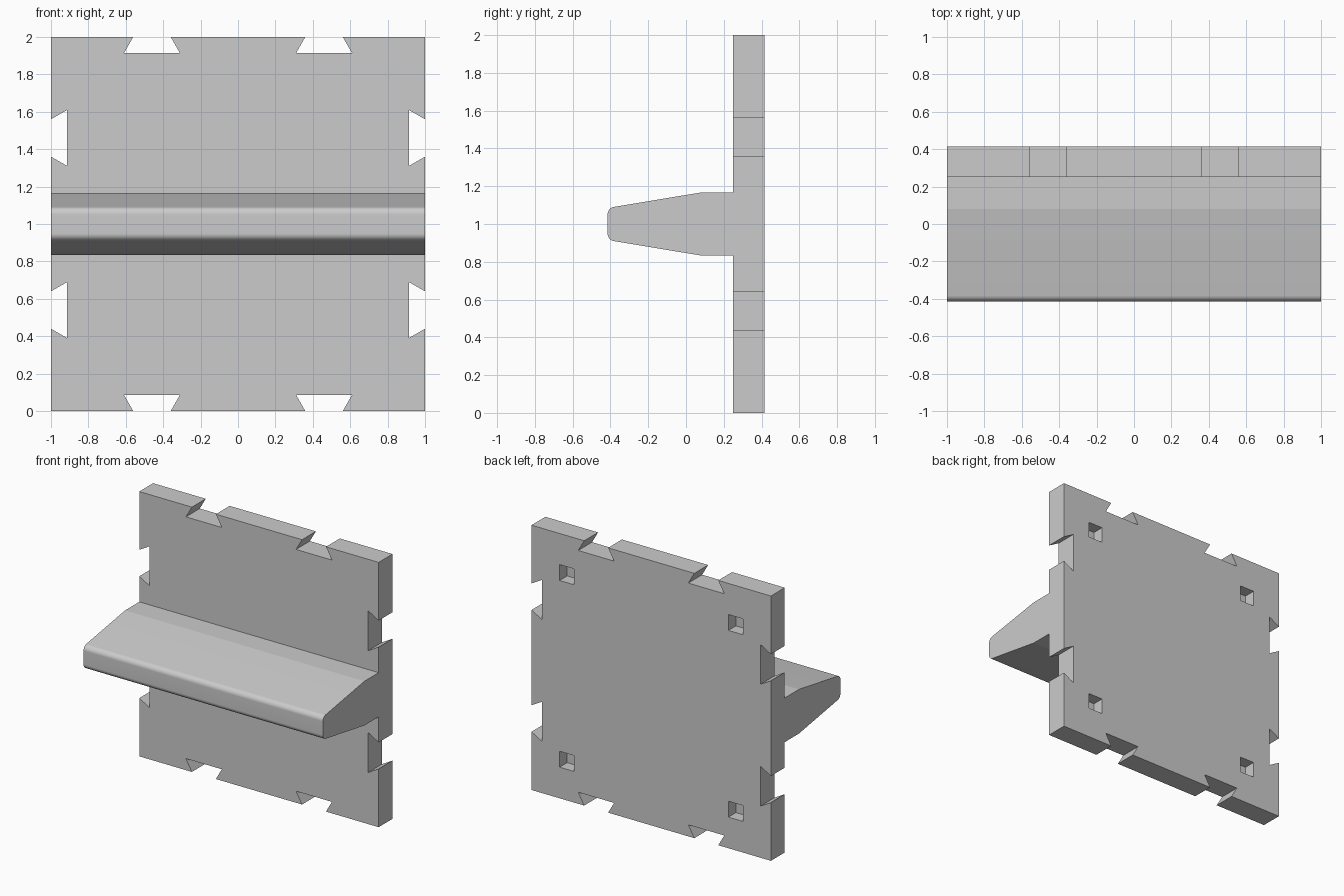
import bpy, bmesh, math

if "Cube" in bpy.data.objects:
    bpy.data.objects.remove(bpy.data.objects["Cube"])

FRONT, BACK = 0.25, 0.415      # plate faces along y
MID = 1.0                      # height of the horizontal symmetry plane


def prism(name, pts, axis, depth_dir):
    """Extrude a closed outline (3D points) along depth_dir."""
    bm = bmesh.new()
    face = bm.faces.new([bm.verts.new(p) for p in pts])
    ext = bmesh.ops.extrude_face_region(bm, geom=[face])
    verts = [g for g in ext["geom"] if isinstance(g, bmesh.types.BMVert)]
    bmesh.ops.translate(bm, verts=verts, vec=depth_dir)
    bmesh.ops.recalc_face_normals(bm, faces=bm.faces)
    mesh = bpy.data.meshes.new(name)
    bm.to_mesh(mesh)
    bm.free()
    obj = bpy.data.objects.new(name, mesh)
    bpy.context.collection.objects.link(obj)
    return obj


def combine(target, tool, operation):
    """Apply a boolean and discard the tool object."""
    bpy.context.view_layer.objects.active = target
    mod = target.modifiers.new("boolean", "BOOLEAN")
    mod.operation, mod.solver, mod.object = operation, "EXACT", tool
    bpy.ops.object.modifier_apply(modifier=mod.name)
    bpy.data.objects.remove(tool, do_unlink=True)


# Plate: one edge with two dovetail notches, turned four times
edge = [(-1, 1)]
for c in (-0.46, 0.46):
    edge += [(c - 0.1, 1), (c - 0.15, 0.913), (c + 0.15, 0.913), (c + 0.1, 1)]
outline = []
for k in range(4):
    cs, sn = round(math.cos(k * math.pi / 2)), round(math.sin(k * math.pi / 2))
    outline += [(cs * x + sn * z, FRONT, MID - sn * x + cs * z) for x, z in edge]
plate = prism("wall_plate_with_ledge", outline, "y", (0, BACK - FRONT, 0))

# Square blind pockets in the back face
s, d = 0.06, 0.09
for x in (-0.705, 0.705):
    for z in (MID - 0.705, MID + 0.705):
        ring = [(x + a * s, BACK - d, z + b * s)
                for a, b in ((-1, -1), (1, -1), (1, 1), (-1, 1))]
        cutter = prism("pocket_cutter", ring, "y", (0, d + 0.1, 0))
        cutter.hide_render = True
        combine(plate, cutter, "DIFFERENCE")

# Tapered ledge with a rounded nose, upper half mirrored below
r, steps = 0.04, 16
slope = math.atan2(0.08, 0.47)
cy, cz = -0.415 + r, 1.051
upper = [(FRONT, MID + 0.167), (0.08, MID + 0.167)]
for i in range(steps + 1):
    a = math.pi / 2 + slope + (math.pi / 2 - slope) * i / steps
    upper.append((cy + r * math.cos(a), cz + r * math.sin(a)))
profile = upper + [(y, 2 * MID - z) for y, z in reversed(upper)]
ledge = prism("ledge", [(-1, y, z) for y, z in profile], "x", (2, 0, 0))
combine(plate, ledge, "UNION")

# Smooth only the rounded nose
bpy.ops.object.select_all(action="DESELECT")
plate.select_set(True)
bpy.context.view_layer.objects.active = plate
bpy.ops.object.shade_smooth_by_angle(angle=math.radians(7))
# Centre along y
plate.location.y = 0
